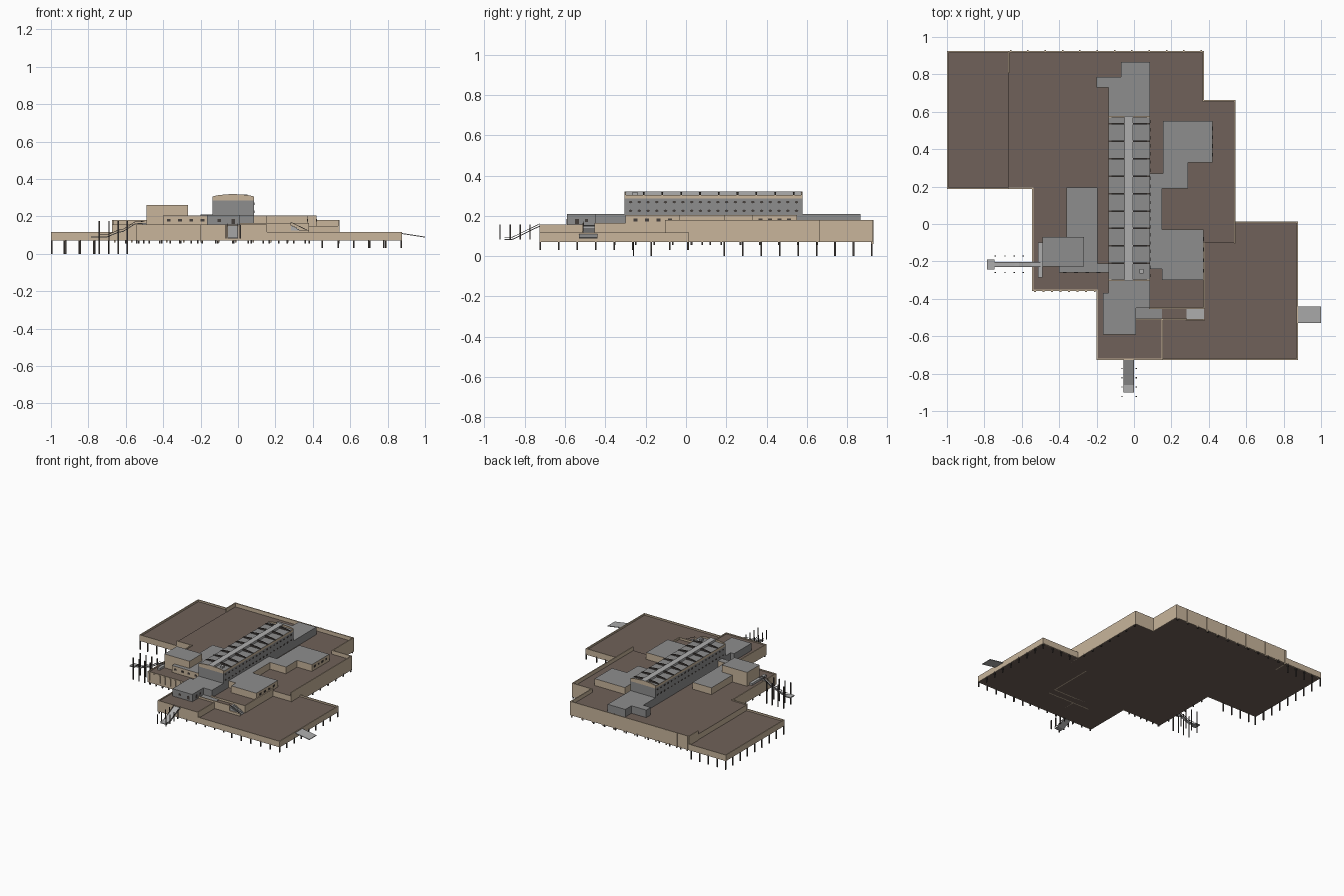
import bpy, bmesh, math

if "Cube" in bpy.data.objects:
    bpy.data.objects.remove(bpy.data.objects["Cube"])


def material(name, r, g, b):
    m = bpy.data.materials.new(name)
    m.diffuse_color = (r, g, b, 1)
    m.use_nodes = True
    m.node_tree.nodes["Principled BSDF"].inputs["Base Color"].default_value = m.diffuse_color
    return m


TAN = material("tan_wall", 0.58, 0.46, 0.33)
BROWN = material("brown_deck", 0.16, 0.12, 0.10)
GREY = material("grey_roof", 0.27, 0.27, 0.27)
LIGHT = material("light_grey", 0.42, 0.42, 0.42)
DARK = material("dark_timber", 0.06, 0.05, 0.045)
AXES = {'z': lambda a, b, h: (a, b, h),
        'y': lambda a, b, h: (a, h, b),
        'x': lambda a, b, h: (h, a, b)}


def add_prism(bm, pts, h0, h1, axis='z'):
    f = AXES[axis]
    lo = [bm.verts.new(f(a, b, h0)) for a, b in pts]
    hi = [bm.verts.new(f(a, b, h1)) for a, b in pts]
    bm.faces.new(lo[::-1])
    bm.faces.new(hi)
    n = len(pts)
    for i in range(n):
        j = (i + 1) % n
        bm.faces.new((lo[i], lo[j], hi[j], hi[i]))


def finish(name, bm, side, cap=None):
    bmesh.ops.recalc_face_normals(bm, faces=bm.faces[:])
    me = bpy.data.meshes.new(name)
    me.materials.append(side)
    if cap:
        me.materials.append(cap)
        for f in bm.faces:
            f.material_index = 1 if abs(f.normal.z) > 0.5 else 0
    bm.to_mesh(me)
    bm.free()
    ob = bpy.data.objects.new(name, me)
    bpy.context.collection.objects.link(ob)
    return ob


def prism(name, pts, h0, h1, side, cap=None, axis='z'):
    bm = bmesh.new()
    add_prism(bm, pts, h0, h1, axis)
    return finish(name, bm, side, cap)


def rect(x0, x1, y0, y1):
    return [(x0, y0), (x1, y0), (x1, y1), (x0, y1)]


def boxes(name, specs, side, cap=None):
    bm = bmesh.new()
    for x0, x1, y0, y1, z0, z1 in specs:
        add_prism(bm, rect(x0, x1, y0, y1), z0, z1)
    return finish(name, bm, side, cap)


def parapet(name, path, top, t=0.004):
    boxes(name, [(min(a[0], b[0]) - t, max(a[0], b[0]) + t,
                  min(a[1], b[1]) - t, max(a[1], b[1]) + t, 0.07, top)
                 for a, b in zip(path, path[1:])], TAN)


def posts(name, places, z0, z1, mat=DARK, r=0.004):
    boxes(name, [(x - r, x + r, y - r, y + r, z0, z1) for x, y in places], mat)


def spread(a, b, n):
    return [a + (b - a) * i / (n - 1) for i in range(n)]


# Main raised deck and the two lower decks
high = [(-.67, .19), (-.542, .19), (-.542, -.354), (-.196, -.354), (-.196, -.722), (.15, -.722),
        (.15, -.51), (.28, -.51), (.28, -.45), (.375, -.45), (.375, -.1), (.538, -.1),
        (.538, .66), (.37, .66), (.37, .922), (-.67, .922)]
prism("main_deck", high, .07, .15, TAN, BROWN)
prism("left_deck", rect(-.996, -.67, .19, .922), .07, .105, TAN, BROWN)
prism("right_deck", [(.15, -.722), (.872, -.722), (.872, .01), (.538, .01), (.538, -.1), (.375, -.1),
                     (.375, -.45), (.28, -.45), (.28, -.51), (.15, -.51)], .07, .106, TAN, BROWN)

# Parapet walls along the deck edges
parapet("back_parapet", high[11:] + [(-.67, .81)], .18)
parapet("main_parapet", high[:7], .157)
parapet("landing_parapet", [(.01, -.51), (.28, -.51)], .165)
parapet("stair_back_wall", [(.085, -.45), (.375, -.45), (.375, -.1)], .165)
parapet("stair_front_wall", [(.28, -.512), (.375, -.512)], .125)
parapet("left_parapet", [(-.67, .19), (-.996, .19), (-.996, .922), (-.67, .922)], .118)
parapet("right_parapet", [(.15, -.722), (.872, -.722), (.872, .01), (.538, .01)], .118)

# Pilasters on the back and front walls
boxes("back_pilasters", [(x - .004, x + .004, .92, .929, .06, .18)
                         for x in spread(-.66, .36, 12)], TAN)
boxes("front_pilasters", [(x - .005, x + .005, -.364, -.354, .09, .15)
                          for x in spread(-.53, -.21, 8)], TAN)

# Piles below the decks
posts("left_piles", [(-.995, y) for y in spread(.19, .922, 9)]
      + [(x, .19) for x in spread(-.93, -.69, 4)] + [(x, .922) for x in spread(-.92, -.69, 4)], 0, .08)
posts("right_piles", [(.872, y) for y in spread(-.722, .01, 9)]
      + [(x, -.722) for x in spread(.45, .79, 5)] + [(x, .01) for x in (.62, .7, .78)], .03, .08)
posts("short_piles", [(x, -.722) for x in spread(-.19, .38, 8)]
      + [(x, -.354) for x in spread(-.53, -.25, 6)] + [(-.542, y) for y in spread(-.25, .12, 5)]
      + [(.538, y) for y in spread(.08, .65, 7)] + [(x, .922) for x in spread(-.6, .36, 11)], .055, .08)

# Main hall with tan upper band
X0, X1, Y0, Y1 = -.135, .085, -.305, .578
prism("hall_walls", rect(X0, X1, Y0, Y1), .14, .285, GREY)
prism("hall_upper_band", rect(X0, X1, Y0, Y1), .285, .303, TAN, GREY)

# Arched ribs, end gables and ridge strip
arc = [(x, .302 + .016 * math.sqrt(max(0, 1 - ((x + .025) / .115) ** 2)))
       for x in spread(X0, X1, 13)]
profile = [(X0, .298)] + arc + [(X1, .298)]
bm = bmesh.new()
for y in spread(-.21, .535, 9):
    add_prism(bm, profile, y - .004, y + .004, 'y')
finish("roof_ribs", bm, DARK)
bm = bmesh.new()
for y in (Y0, Y1 - .008):
    add_prism(bm, profile, y, y + .008, 'y')
finish("roof_gables", bm, TAN)
prism("roof_ridge", rect(-.05, -.005, Y0, Y1), .3, .32, LIGHT)
prism("roof_hatch", rect(.03, .05, -.265, -.24), .3, .318, LIGHT)

# Two rows of round windows on each side of the hall
bm = bmesh.new()
for side in (X0, X1):
    for z in (.225, .268):
        for y in spread(Y0 + .03, Y1 - .03, 20):
            ring = [(y + .009 * math.cos(k * math.pi / 4), z + .006 * math.sin(k * math.pi / 4))
                    for k in range(8)]
            add_prism(bm, ring, side - .002, side + .002, 'x')
finish("hall_windows", bm, DARK)

# Grey front and back annexes
prism("front_annex", [(-.165, -.59), (.01, -.59), (.01, -.45), (.085, -.45), (.085, -.3),
                      (-.135, -.3), (-.135, -.37), (-.165, -.37)], .14, .208, GREY)
prism("back_annex", [(-.135, .575), (.085, .575), (.085, .865), (-.07, .865), (-.07, .787),
                     (-.2, .787), (-.2, .73), (-.135, .73)], .14, .21, GREY)
boxes("annex_doors", [(-.035, -.015, -.592, -.588, .16, .185), (-.11, -.09, -.592, -.588, .17, .185),
                      (.008, .012, -.55, -.53, .16, .185), (.008, .012, -.5, -.485, .17, .185)], DARK)
prism("landing_floor", rect(.01, .15, -.506, -.45), .145, .154, GREY)

# Tan side buildings with grey roofs
prism("right_building", [(.08, -.24), (.15, -.24), (.15, -.3), (.372, -.3), (.372, -.03), (.15, -.03),
                         (.15, .19), (.29, .19), (.29, .33), (.42, .33), (.42, .55), (.155, .55),
                         (.155, .27), (.08, .27)], .14, .204, TAN, GREY)
prism("left_building", [(-.4, -.26), (-.13, -.26), (-.13, -.21), (-.195, -.21), (-.195, .195),
                        (-.36, .195), (-.36, -.21), (-.4, -.21)], .14, .204, TAN, GREY)
prism("left_tower", rect(-.49, -.268, -.228, -.07), .14, .26, TAN, GREY)
boxes("side_windows", [(.371, .374, y, y + .02, .172, .186) for y in spread(-.26, -.09, 4)]
      + [(.419, .422, y, y + .02, .172, .186) for y in spread(.36, .5, 4)]
      + [(x, x + .02, -.262, -.259, .172, .186) for x in spread(-.38, -.2, 4)], DARK)


def ramp(name, path, h0, h1, axis, mat=LIGHT, t=.005):
    prism(name, path + [(a, b - t) for a, b in path[::-1]], h0, h1, mat, None, axis)


# Left gangway with landing, rails and mooring posts
left_path = [(-.745, .093), (-.7, .093), (-.64, .118), (-.615, .122), (-.55, .163), (-.5, .165)]
ramp("left_gangway", left_path, -.228, -.204, 'y')
for y in (-.23, -.205):
    ramp("left_gangway_rail", [(a, b + .01) for a, b in left_path], y, y + .003, 'y', DARK, .003)
prism("left_float", rect(-.787, -.745, -.242, -.19), .086, .094, LIGHT)
prism("left_landing", rect(-.512, -.49, -.285, -.1), .15, .166, LIGHT)
posts("left_mooring_posts", [(x, y) for x in (-.742, -.69, -.64, -.592) for y in (-.26, -.172)],
      .0, .176, DARK, .003)

# Front gangway and mooring posts
front_path = [(-.9, .086), (-.86, .086), (-.725, .152)]
ramp("front_gangway", front_path, -.055, .0, 'x')
for x in (-.056, -.002):
    ramp("front_gangway_rail", [(a, b + .01) for a, b in front_path], x, x + .003, 'x', DARK, .003)
posts("front_mooring_posts", [(x, y) for y in (-.923, -.872, -.822, -.773) for x in (-.064, .012)],
      .083, .157, DARK, .003)

# Right ramp and steps down from the landing
ramp("right_ramp", [(.87, .112), (1.0, .092)], -.53, -.44, 'y')
boxes("landing_steps", [(.28 + .0118 * i, .28 + .0118 * (i + 1), -.508, -.454, .1, .152 - .006 * i)
                        for i in range(8)], LIGHT)
ramp("step_rail", [(.28, .172), (.37, .128)], -.511, -.508, 'y', DARK, .003)
